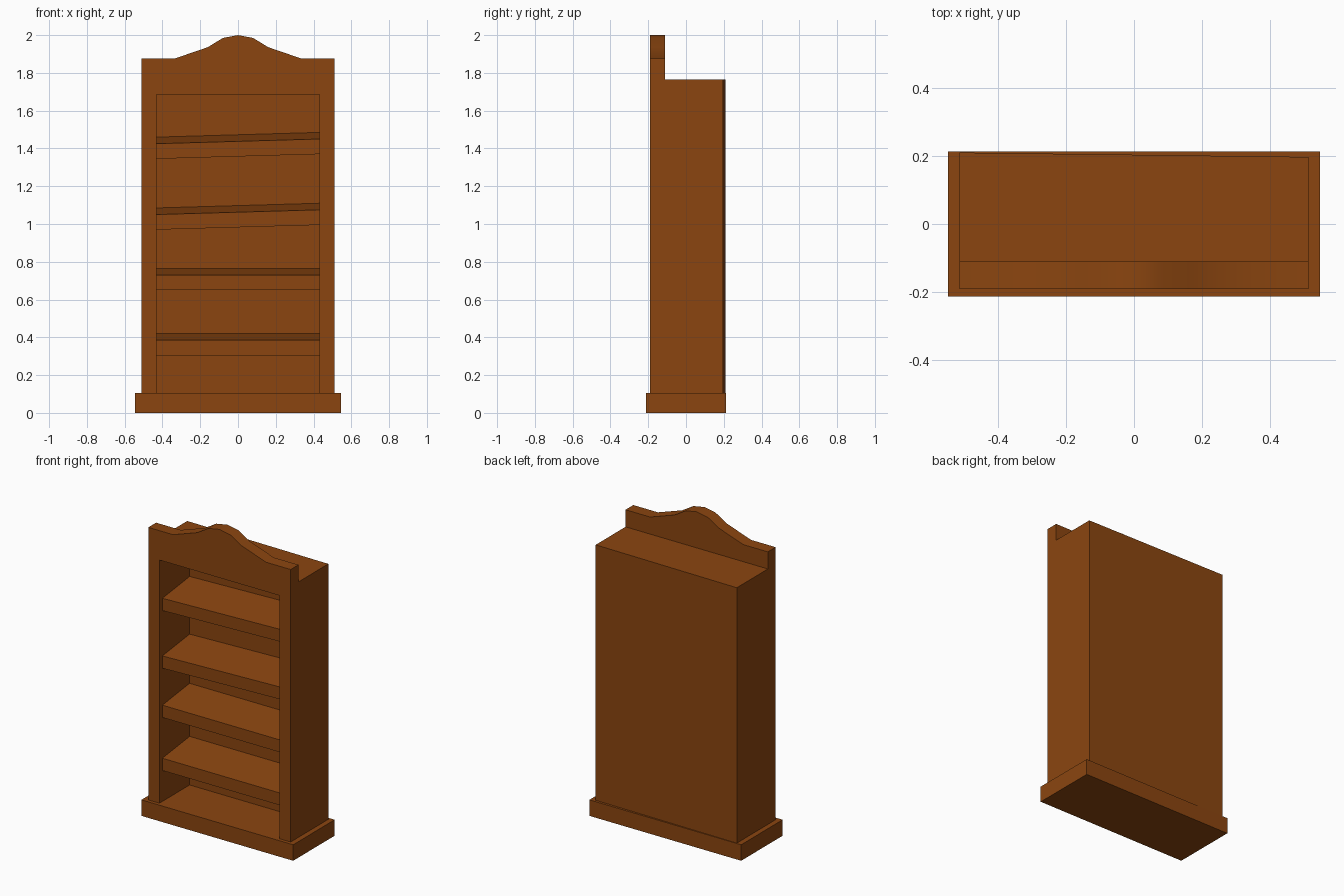
import bpy, bmesh
from mathutils import Vector

if "Cube" in bpy.data.objects:
    bpy.data.objects.remove(bpy.data.objects["Cube"])

wood = bpy.data.materials.new("brown_wood")
wood.diffuse_color = (0.258, 0.06, 0.005, 1)
wood.use_nodes = True
wood.node_tree.nodes["Principled BSDF"].inputs["Base Color"].default_value = wood.diffuse_color


def loft(name, ring_a, ring_b):
    """Closed solid between two matching rings of points."""
    bm = bmesh.new()
    a = [bm.verts.new(p) for p in ring_a]
    b = [bm.verts.new(p) for p in ring_b]
    n = len(a)
    bm.faces.new(a)
    bm.faces.new(b[::-1])
    for i in range(n):
        j = (i + 1) % n
        bm.faces.new((a[i], b[i], b[j], a[j]))
    bmesh.ops.recalc_face_normals(bm, faces=bm.faces)
    me = bpy.data.meshes.new(name)
    bm.to_mesh(me)
    bm.free()
    me.materials.append(wood)
    ob = bpy.data.objects.new(name, me)
    bpy.context.collection.objects.link(ob)
    return ob


def block(name, x, y, z):
    ring = [(y[0], z[0]), (y[1], z[0]), (y[1], z[1]), (y[0], z[1])]
    return loft(name, [(x[0], *p) for p in ring], [(x[1], *p) for p in ring])


# plinth
block("base", (-0.546, 0.546), (-0.213, 0.213), (0, 0.104))

# case: side profile swept across, back slightly out of square
def side_ring(x):
    back = 0.203 - 0.0065 * x / 0.512
    return [(x, y, z) for y, z in [(-0.19, 0.05), (-0.19, 2.1), (-0.11, 2.1),
                                   (-0.11, 1.765), (back, 1.765), (back, 0.05)]]

case = loft("bookcase_case", side_ring(-0.7), side_ring(0.7))

# front silhouette with the curved crest trims the case
half = [(0.512, 0.1), (0.512, 1.876), (0.335, 1.876), (0.16, 1.936), (0.08, 1.985)]
outline = half + [(0, 2.0)] + [(-x, z) for x, z in half[::-1]]
trim = loft("silhouette_cutter", [(x, -0.4, z) for x, z in outline],
            [(x, 0.4, z) for x, z in outline])

# shelf opening
opening = block("opening_cutter", (-0.432, 0.432), (-0.4, 0.12), (0.0, 1.685))

bpy.context.view_layer.objects.active = case
case.select_set(True)
for cutter, op in ((trim, 'INTERSECT'), (opening, 'DIFFERENCE')):
    mod = case.modifiers.new("cut", 'BOOLEAN')
    mod.object, mod.operation, mod.solver = cutter, op, 'EXACT'
    bpy.ops.object.modifier_apply(modifier=mod.name)
    cutter.hide_render = True
for cutter in (trim, opening):
    bpy.data.objects.remove(cutter)
bpy.ops.object.shade_smooth_by_angle(angle=0.52)

# shelves: rise towards the back, the upper two also slope sideways
for i, (left, right) in enumerate([(0.305, 0.305), (0.65, 0.65),
                                   (0.97, 0.995), (1.345, 1.37)]):
    rings = []
    for x, z in ((-0.432, left), (0.432, right)):
        rings.append([(x, -0.16, z), (x, -0.16, z + 0.08),
                      (x, 0.12, z + 0.115), (x, 0.12, z + 0.035)])
    loft(f"shelf_{i + 1}", *rings)
